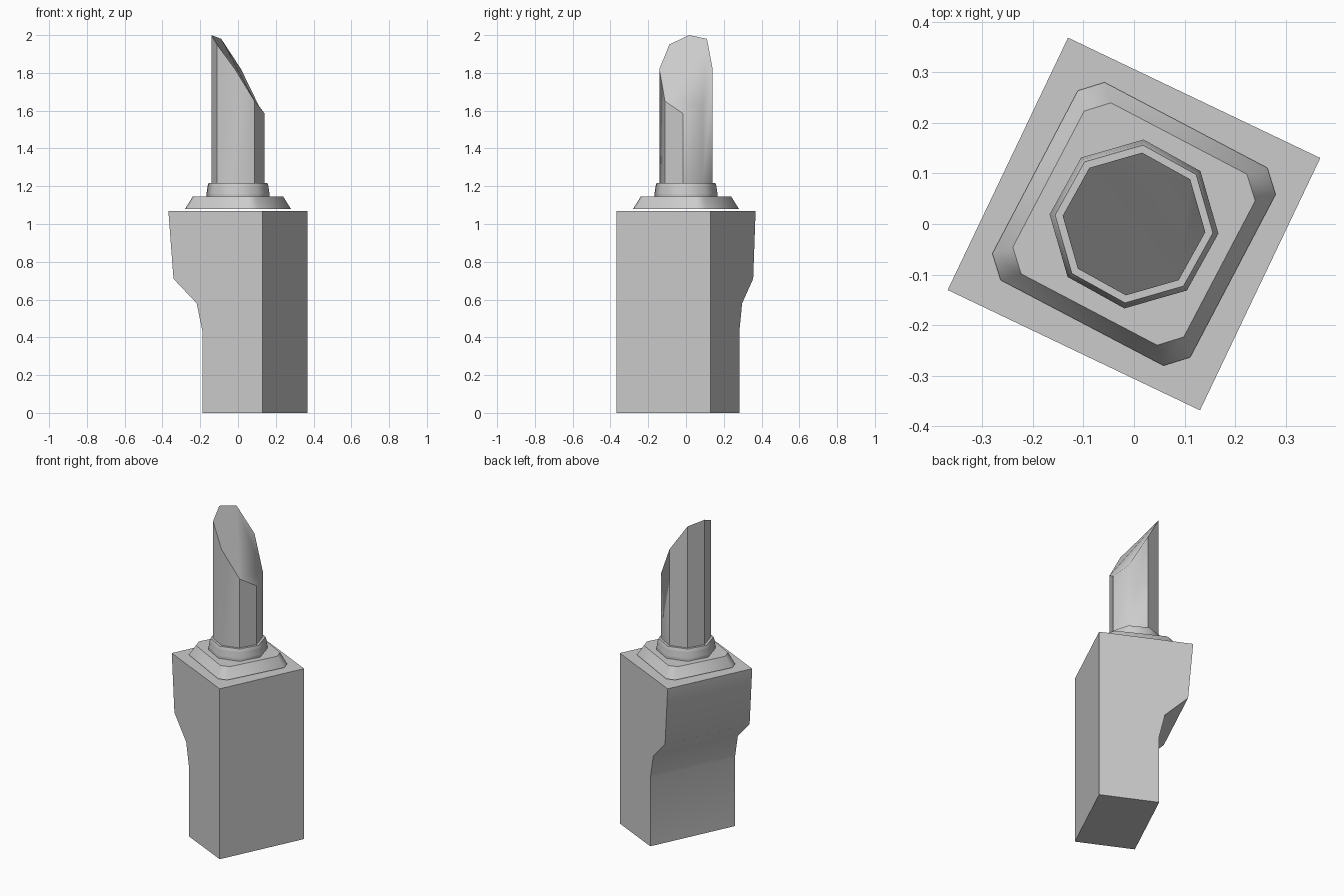
import bpy
import bmesh
from math import cos, sin, radians, pi

if "Cube" in bpy.data.objects:
    bpy.data.objects.remove(bpy.data.objects["Cube"], do_unlink=True)

# Single plain grey
GREY = (0.6, 0.6, 0.6, 1.0)
grey = bpy.data.materials.new("plain grey")
grey.use_nodes = True
grey.diffuse_color = GREY
grey.node_tree.nodes["Principled BSDF"].inputs["Base Color"].default_value = GREY


def turned(x, y, degrees):
    a = radians(degrees)
    return x * cos(a) - y * sin(a), x * sin(a) + y * cos(a)


def loft(name, rings, is_soft):
    """Skin closed rings of points; is_soft(edge) picks edges that stay smooth."""
    bm = bmesh.new()
    rows = [[bm.verts.new(p) for p in ring] for ring in rings]
    n = len(rows[0])
    for low, high in zip(rows, rows[1:]):
        for i in range(n):
            j = (i + 1) % n
            bm.faces.new((low[i], low[j], high[j], high[i]))
    bm.faces.new(rows[0][::-1])
    bm.faces.new(rows[-1])
    bmesh.ops.recalc_face_normals(bm, faces=bm.faces)
    for face in bm.faces:
        face.smooth = True
    for edge in bm.edges:
        edge.smooth = is_soft(edge)
    mesh = bpy.data.meshes.new(name)
    bm.to_mesh(mesh)
    bm.free()
    mesh.materials.append(grey)
    obj = bpy.data.objects.new(name, mesh)
    bpy.context.collection.objects.link(obj)
    return obj


def upright(edge):
    a, b = edge.verts
    return abs(a.co.z - b.co.z) > 0.01


def octagon(radius, z):
    angles = [radians(-6.5) + i * pi / 4 for i in range(8)]
    return [(radius * cos(a), radius * sin(a), z) for a in angles]


# Body: square block whose one side curves inwards towards the foot
H = 0.2765
side_profile = [(0, 0.2), (0.43, 0.2), (0.58, 0.166), (0.71, 0.03), (1.07, 0)]
body_rings = []
for z, inset in side_profile:
    corners = [(inset - H, -H), (H, -H), (H, H), (inset - H, H)]
    body_rings.append([(*turned(x, y, -25.5), z) for x, y in corners])


def across_curved_side(edge):
    middle = (edge.verts[0].co + edge.verts[1].co) / 2
    inner_level = 0.01 < middle.z < 1.06
    return inner_level and not upright(edge)


loft("body", body_rings, across_curved_side)


# Base plate: bevelled square with clipped corners, just above the body
def clipped_square(half, flat, z):
    points = []
    for k in range(4):
        for y in (-flat, flat):
            points.append((*turned(half, y, 90 * k - 27.7), z))
    return points


loft("base_plate", [clipped_square(0.221, 0.182, 1.08),
                    clipped_square(0.191, 0.152, 1.145)], upright)

# Collar around the shaft
loft("collar", [octagon(0.168, 1.14), octagon(0.168, 1.16),
                octagon(0.162, 1.20), octagon(0.157, 1.217)], upright)

# Shaft with a slanted tip, one height per corner
tip = [1.585, 1.625, 1.82, 1.98, 2.0, 1.95, 1.82, 1.65]
foot = octagon(0.142, 1.21)
top = [(x, y, z) for (x, y, _), z in zip(foot, tip)]


def soft_shaft(edge):
    corners = [(v.co.x, v.co.y) for v in edge.verts]

    def touches(i):
        return any(abs(x - foot[i][0]) + abs(y - foot[i][1]) < 0.001
                   for x, y in corners)
    if upright(edge) and corners[0] == corners[1]:
        return touches(1) or touches(6)
    return touches(1) and edge.verts[0].co.z > 1.3


loft("slanted_shaft", [foot, top], soft_shaft)
